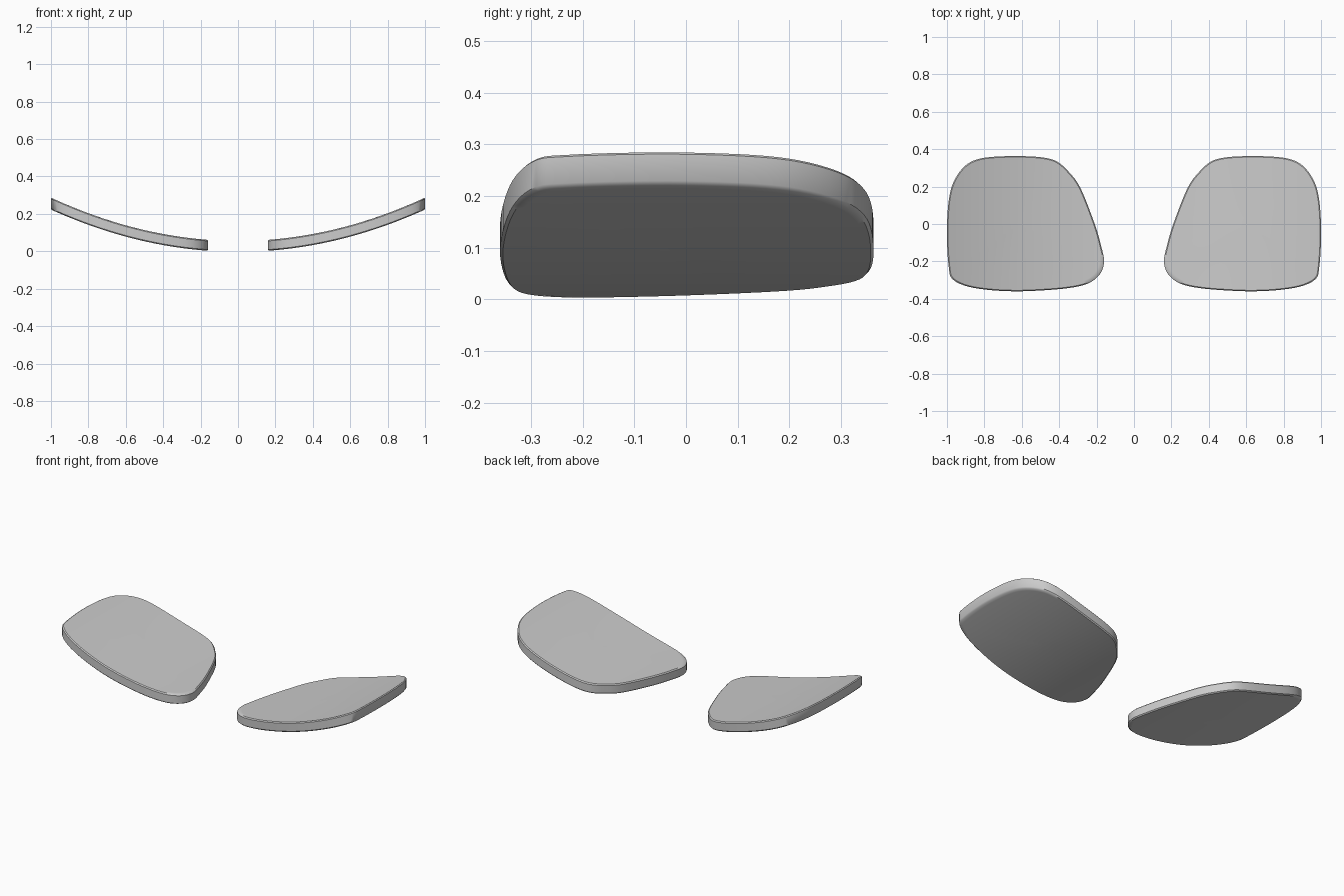
import bpy, bmesh, math
from mathutils import Vector

if "Cube" in bpy.data.objects:
    bpy.data.objects.remove(bpy.data.objects["Cube"])

# Plan outline of the right-hand panel (x, y), counter-clockwise
OUTLINE = [(1.0, 0.0), (0.99, 0.13), (0.967, 0.22), (0.92, 0.295), (0.86, 0.338), (0.77, 0.358),
           (0.62, 0.363), (0.49, 0.356), (0.41, 0.333), (0.345, 0.275), (0.285, 0.19),
           (0.21, 0.0), (0.175, -0.12), (0.16, -0.20), (0.18, -0.265), (0.235, -0.313),
           (0.32, -0.338), (0.46, -0.353), (0.64, -0.36), (0.80, -0.35), (0.91, -0.328),
           (0.975, -0.29), (0.99, -0.235), (0.999, -0.12)]
THICK = 0.058
RINGS = [1.0, 0.985, 0.95, 0.85, 0.7, 0.5, 0.3, 0.12]


def smooth_loop(pts, steps):
    """Closed Catmull-Rom curve through the points."""
    p = [Vector(q) for q in pts]
    n, out = len(p), []
    for i in range(n):
        a, b, c, d = p[i - 1], p[i], p[(i + 1) % n], p[(i + 2) % n]
        for k in range(steps):
            t = k / steps
            out.append(0.5 * (2 * b + (c - a) * t + (2 * a - 5 * b + 4 * c - d) * t ** 2
                              + (3 * b - a - 3 * c + d) * t ** 3))
    return out


def height(x, top):
    """Curved sheet: parabola in x, with constant thickness along its normal."""
    z = 0.226 * (x * x - 0.0256) + 0.003
    return z + top * THICK * math.sqrt(1 + (0.452 * x) ** 2)


def panel(name, side):
    bm = bmesh.new()
    loop = smooth_loop(OUTLINE, 4)
    n = len(loop)
    mid = Vector((0.62, 0.0))
    rims = []
    for top in (0, 1):
        rings = []
        for s in RINGS:
            ring = []
            for q in loop:
                v = mid + (q - mid) * s
                # the outermost ring is eased in slightly to round the edge
                z = height(v.x, top)
                if s == 1.0:
                    z += 0.006 * (1 - 2 * top)
                ring.append(bm.verts.new((side * v.x, v.y, z)))
            rings.append(ring)
        for a, b in zip(rings, rings[1:]):
            for i in range(n):
                j = (i + 1) % n
                bm.faces.new((a[i], a[j], b[j], b[i]))
        centre = bm.verts.new((side * mid.x, 0, height(mid.x, top)))
        for i in range(n):
            bm.faces.new((rings[-1][i], rings[-1][(i + 1) % n], centre))
        rims.append(rings[0])
    # rim wall
    for i in range(n):
        j = (i + 1) % n
        bm.faces.new((rims[0][i], rims[0][j], rims[1][j], rims[1][i]))
    bmesh.ops.recalc_face_normals(bm, faces=bm.faces)
    me = bpy.data.meshes.new(name)
    bm.to_mesh(me)
    bm.free()
    ob = bpy.data.objects.new(name, me)
    bpy.context.collection.objects.link(ob)
    bpy.ops.object.select_all(action='DESELECT')
    ob.select_set(True)
    bpy.context.view_layer.objects.active = ob
    bpy.ops.object.shade_smooth_by_angle(angle=math.radians(40))


panel("right_curved_panel", 1)
panel("left_curved_panel", -1)
